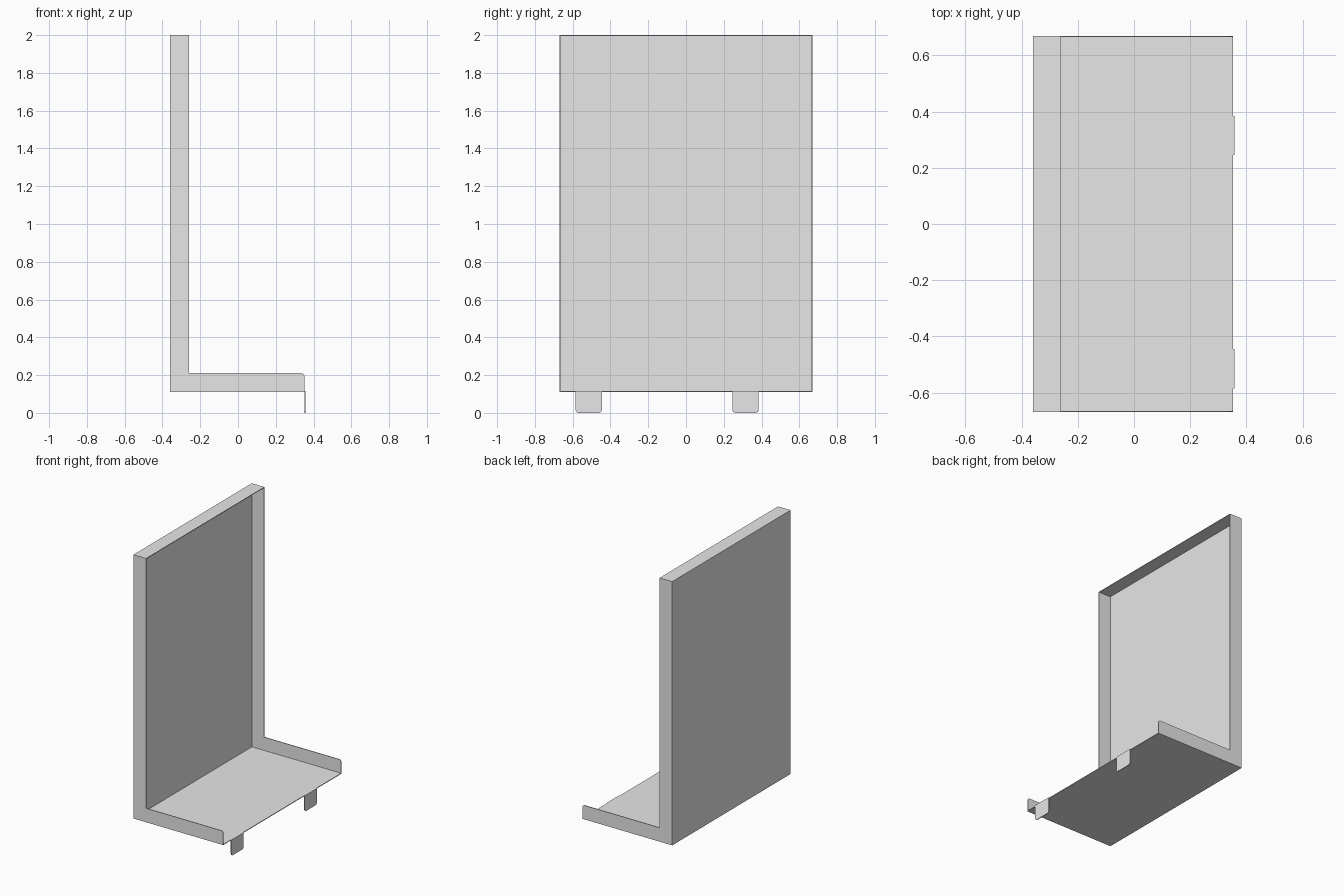
import bpy
import bmesh
import math
from mathutils import Vector

cube = bpy.data.objects.get("Cube")
if cube:
    bpy.data.objects.remove(cube, do_unlink=True)

# Overall sizes of the folded sheet
T = 0.005                      # sheet thickness
BACK, FRONT = -0.36, 0.352     # x extent of the floor sheet
HALF = 0.67                    # half width along y
FLOOR, TOP = 0.11, 2.0         # z of floor underside and top
LIP = 0.1                      # flange depth

metal = bpy.data.materials.new("plain_grey_metal")
metal.use_nodes = True
grey = (0.8, 0.8, 0.8, 1)
metal.diffuse_color = grey
metal.node_tree.nodes["Principled BSDF"].inputs["Base Color"].default_value = grey


def plate(name, outline, to_world, direction, round_corners=(), radius=0.018):
    """Extrude a flat outline by the sheet thickness, rounding chosen corners."""
    bm = bmesh.new()
    verts = [bm.verts.new(to_world(a, b)) for a, b in outline]
    bm.faces.new(verts)
    if round_corners:
        bmesh.ops.bevel(bm, geom=[verts[i] for i in round_corners], offset=radius,
                        segments=4, profile=0.5, affect='VERTICES')
    out = bmesh.ops.extrude_face_region(bm, geom=bm.faces[:])
    moved = [g for g in out["geom"] if isinstance(g, bmesh.types.BMVert)]
    bmesh.ops.translate(bm, verts=moved, vec=Vector(direction) * T)
    bmesh.ops.recalc_face_normals(bm, faces=bm.faces[:])
    mesh = bpy.data.meshes.new(name)
    bm.to_mesh(mesh)
    bm.free()
    mesh.materials.append(metal)
    obj = bpy.data.objects.new(name, mesh)
    bpy.context.collection.objects.link(obj)
    return obj


def rect(a0, a1, b0, b1):
    return [(a0, b0), (a1, b0), (a1, b1), (a0, b1)]


# Main sheets: upright panel, floor and top flange
plate("back_panel", rect(-HALF, HALF, FLOOR, TOP),
      lambda a, b: (BACK, a, b), (1, 0, 0))
plate("floor_panel", rect(BACK + T, FRONT, -HALF, HALF),
      lambda a, b: (a, b, FLOOR), (0, 0, 1))
plate("top_flange", rect(BACK + T, BACK + LIP, -HALF, HALF),
      lambda a, b: (a, b, TOP), (0, 0, -1))

# Side flanges, meeting in a mitre at the lower back corner
inner_x, inner_z = BACK + LIP, FLOOR + LIP
corner = (BACK + T, FLOOR + T)
upright = [corner, (inner_x, inner_z), (inner_x, TOP - T), (BACK + T, TOP - T)]
tray = [corner, (FRONT, FLOOR + T), (FRONT, inner_z), (inner_x, inner_z)]
for side, s in (("left", 1), ("right", -1)):
    def at_side(a, b, s=s):
        return (a, s * HALF, b)
    plate("upright_side_flange_" + side, upright, at_side, (0, -s, 0))
    plate("floor_side_flange_" + side, tray, at_side, (0, -s, 0), round_corners=(2,))

# Two hanging tabs on the open edge of the floor
for number, y in enumerate((-0.515, 0.315), 1):
    plate("hanging_tab_%d" % number, rect(y - 0.07, y + 0.07, 0, FLOOR + T),
          lambda a, b: (FRONT, a, b), (1, 0, 0), round_corners=(0, 1))
